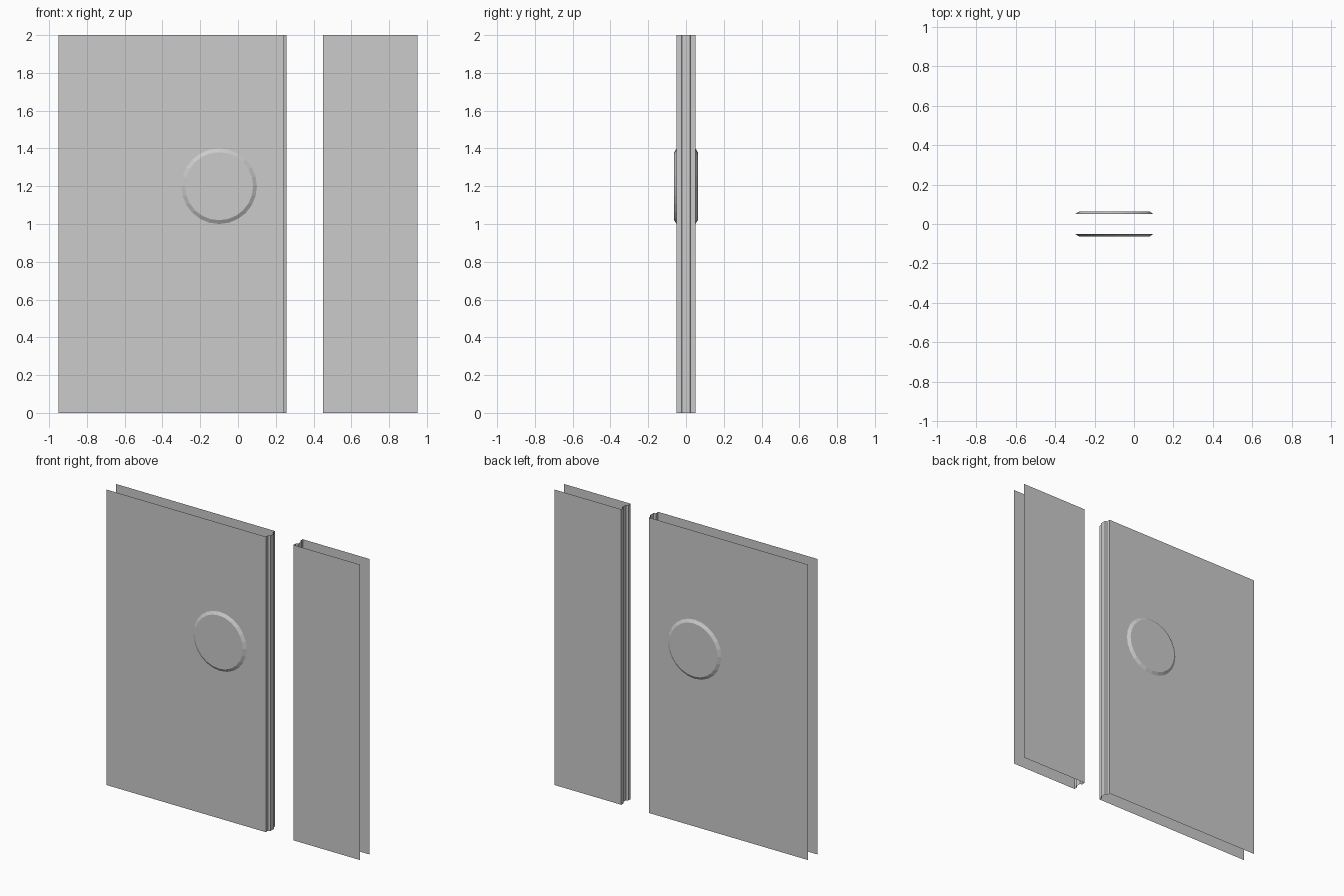
import bpy, bmesh, math
from mathutils import Matrix

if "Cube" in bpy.data.objects:
    bpy.data.objects.remove(bpy.data.objects["Cube"])

HEIGHT = 2.0


def make_object(name, bm):
    mesh = bpy.data.meshes.new(name)
    bm.to_mesh(mesh)
    bm.free()
    obj = bpy.data.objects.new(name, mesh)
    bpy.context.collection.objects.link(obj)
    return obj


def door_leaf(name, profile):
    """Extrude an open (x, y) profile upwards into a door skin."""
    bm = bmesh.new()
    low = [bm.verts.new((x, y, 0)) for x, y in profile]
    high = [bm.verts.new((x, y, HEIGHT)) for x, y in profile]
    for i in range(len(profile) - 1):
        bm.faces.new((low[i], low[i + 1], high[i + 1], high[i]))
    return make_object(name, bm)


def mirrored(half):
    return half + [(x, -y) for x, y in reversed(half)]


# Wide leaf with a projecting tongue on its closing edge
door_leaf("wide_door_leaf", mirrored(
    [(-0.95, -0.05), (0.243, -0.05), (0.243, -0.025), (0.257, -0.02)]))

# Narrow leaf with a matching groove, front to back order reversed for normals
door_leaf("narrow_door_leaf", mirrored(
    [(0.95, 0.05), (0.45, 0.05), (0.45, 0.025), (0.464, 0.02)]))

# Round bevelled plate on both faces of the wide leaf
for name, side in (("front_round_plate", 1), ("back_round_plate", -1)):
    bm = bmesh.new()
    bmesh.ops.create_cone(bm, cap_ends=True, segments=24, radius1=0.2,
                          radius2=0.18, depth=0.0125)
    base = [f for f in bm.faces if f.normal.z < -0.9]
    bmesh.ops.delete(bm, geom=base, context='FACES_ONLY')
    place = (Matrix.Translation((-0.1, -0.05625 * side, 1.2))
             @ Matrix.Rotation(math.radians(90 * side), 4, 'X'))
    bmesh.ops.transform(bm, matrix=place, verts=bm.verts)
    make_object(name, bm)
